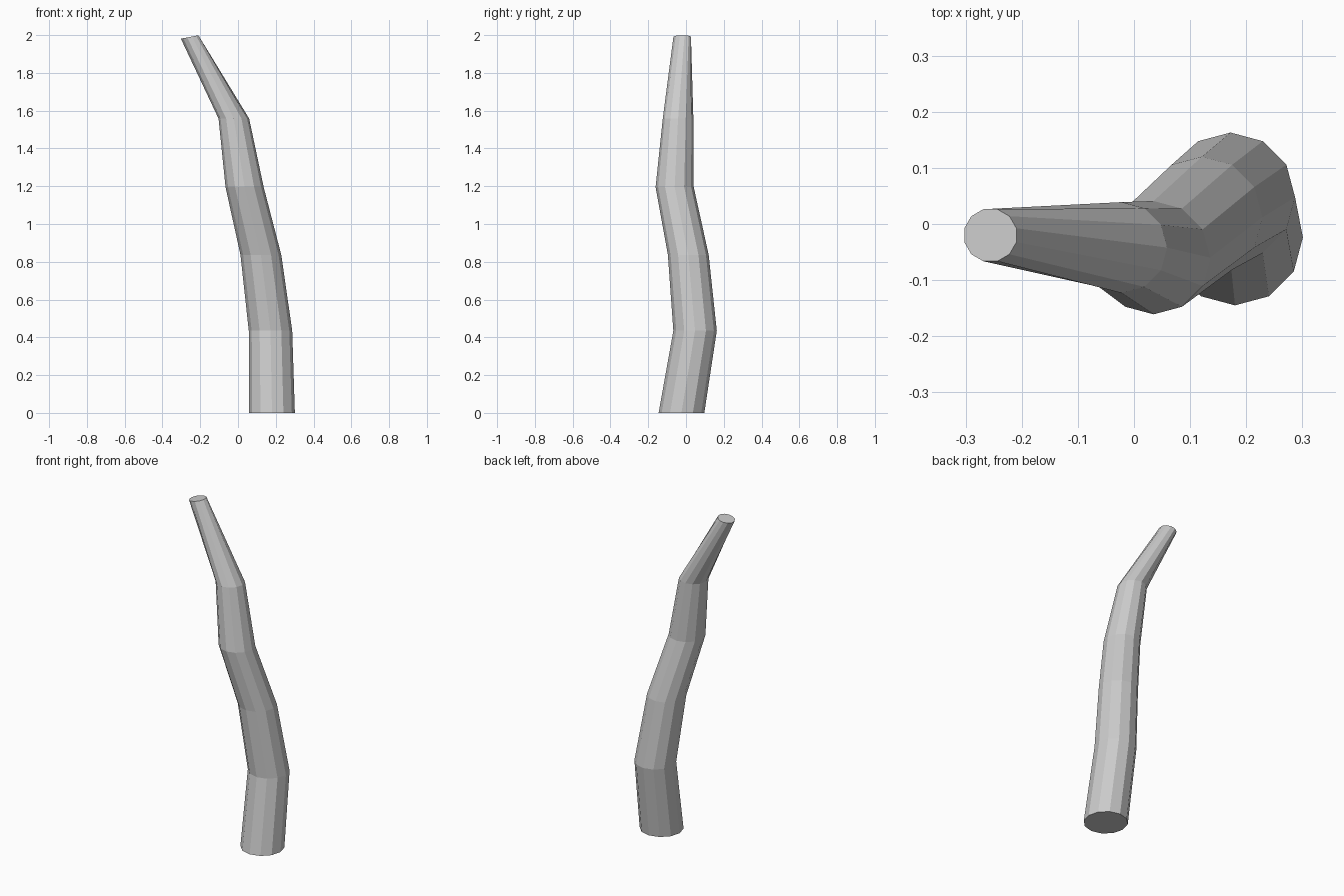
import bpy, bmesh
from math import sin, cos, tan, pi, radians

if "Cube" in bpy.data.objects:
    bpy.data.objects.remove(bpy.data.objects["Cube"])

SIDES = 12
# Each ring: centre x, y, z, radius, tilt towards -x, twist (degrees)
RINGS = [
    (0.18, -0.024, 0.00, 0.121, 0, 0),
    (0.172, 0.048, 0.435, 0.115, 0, 0),
    (0.121, 0.012, 0.837, 0.108, 0, 0),
    (0.035, -0.06, 1.195, 0.101, 0, 0),
    (-0.022, -0.042, 1.558, 0.081, 0, 0),
    (-0.256, -0.02, 1.99, 0.048, 11, 15),
]

# Bent, tapering trunk skinned ring by ring
bm = bmesh.new()
loops = []
for x, y, z, r, tilt, twist in RINGS:
    loop = []
    for i in range(SIDES):
        a = 2 * pi * i / SIDES + radians(twist)
        dx, dy = r * cos(a), r * sin(a)
        loop.append(bm.verts.new((x + dx, y + dy, z + dx * tan(radians(tilt)))))
    loops.append(loop)
for low, high in zip(loops, loops[1:]):
    for i in range(SIDES):
        j = (i + 1) % SIDES
        bm.faces.new((low[i], low[j], high[j], high[i]))

# End caps
bm.faces.new(loops[0][::-1])
bm.faces.new(loops[-1])

mesh = bpy.data.meshes.new("trunk")
bm.to_mesh(mesh)
bm.free()
bpy.context.collection.objects.link(bpy.data.objects.new("trunk", mesh))
